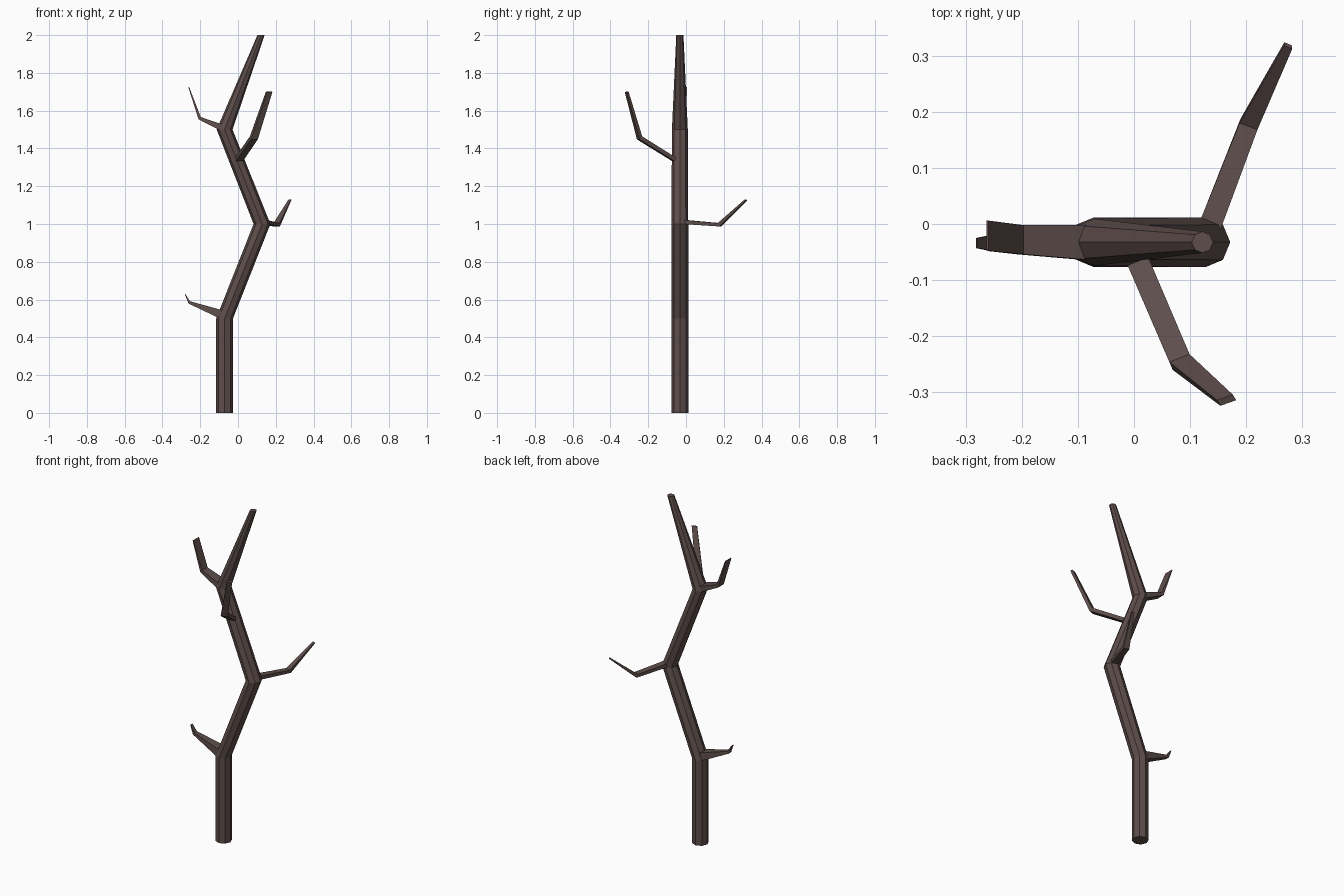
import bpy, bmesh, math
from mathutils import Vector

bark = bpy.data.materials.new("bark")
bark.diffuse_color = (0.11, 0.075, 0.07, 1)


def loft(name, rings):
    """Skin a closed, flat-shaded tube through rings of equal point count."""
    bm = bmesh.new()
    loops = [[bm.verts.new(p) for p in ring] for ring in rings]
    n = len(loops[0])
    for a, b in zip(loops, loops[1:]):
        for i in range(n):
            j = (i + 1) % n
            bm.faces.new((a[i], a[j], b[j], b[i]))
    bm.faces.new(loops[0][::-1])
    bm.faces.new(loops[-1])
    bmesh.ops.recalc_face_normals(bm, faces=bm.faces)
    mesh = bpy.data.meshes.new(name)
    bm.to_mesh(mesh)
    bm.free()
    obj = bpy.data.objects.new(name, mesh)
    mesh.materials.append(bark)
    bpy.context.collection.objects.link(obj)
    return obj


def branch(name, stations):
    """Rectangular limb; each station = centre, half width, half thickness."""
    rings = []
    for c, w, t in stations:
        c, w, t = Vector(c), Vector(w), Vector(t)
        rings.append([c - w - t, c + w - t, c + w + t, c - w + t])
    return loft(name, rings)


# Zigzag octagonal trunk with a tapered top
trunk = [(-0.071, 0, 0.0445), (-0.071, 0.5, 0.0445), (0.127, 1.0, 0.0445),
         (-0.071, 1.5, 0.042), (0.122, 2.0, 0.019)]
loft("trunk", [[(x + r * math.cos(k * math.pi / 4),
                 -0.0325 + r * math.sin(k * math.pi / 4), z) for k in range(8)]
               for x, z, r in trunk])

# Left twigs
branch("lower_left_twig", [
    ((-0.085, -0.0325, 0.52), (0, 0.031, 0), (0.008, 0, 0.022)),
    ((-0.258, -0.034, 0.585), (0, 0.013, 0), (0.004, 0, 0.006)),
    ((-0.281, -0.034, 0.63), (0, 0.009, 0), (0.001, 0, 0.001))])
branch("upper_left_twig", [
    ((-0.085, -0.033, 1.51), (0, 0.031, 0), (0.007, 0, 0.016)),
    ((-0.203, -0.028, 1.56), (0, 0.026, 0), (0.006, 0, 0.006)),
    ((-0.261, -0.021, 1.725), (0, 0.027, 0), (0.002, 0, 0.001))])

# Back right branch
branch("back_branch", [
    ((0.131, -0.015, 1.011), (0.019, -0.006, 0), (0, 0, 0.011)),
    ((0.205, 0.178, 0.996), (0.016, -0.006, 0), (-0.001, -0.004, 0.009)),
    ((0.275, 0.318, 1.128), (0.007, -0.003, 0), (0, -0.003, 0.003))])

# Front right branch
branch("front_branch", [
    ((0.0, -0.05, 1.334), (0.019, 0.006, 0), (0, 0, 0.012)),
    ((0.084, -0.246, 1.456), (0.018, 0.007, 0), (0.003, -0.007, -0.008)),
    ((0.165, -0.314, 1.70), (0.014, 0.005, 0), (0.003, -0.005, -0.002))][:1] + [
    ((0.084, -0.246, 1.456), (0.018, 0.007, 0), (-0.003, 0.007, 0.008)),
    ((0.165, -0.314, 1.70), (0.014, 0.005, 0), (-0.003, 0.005, 0.002))])
